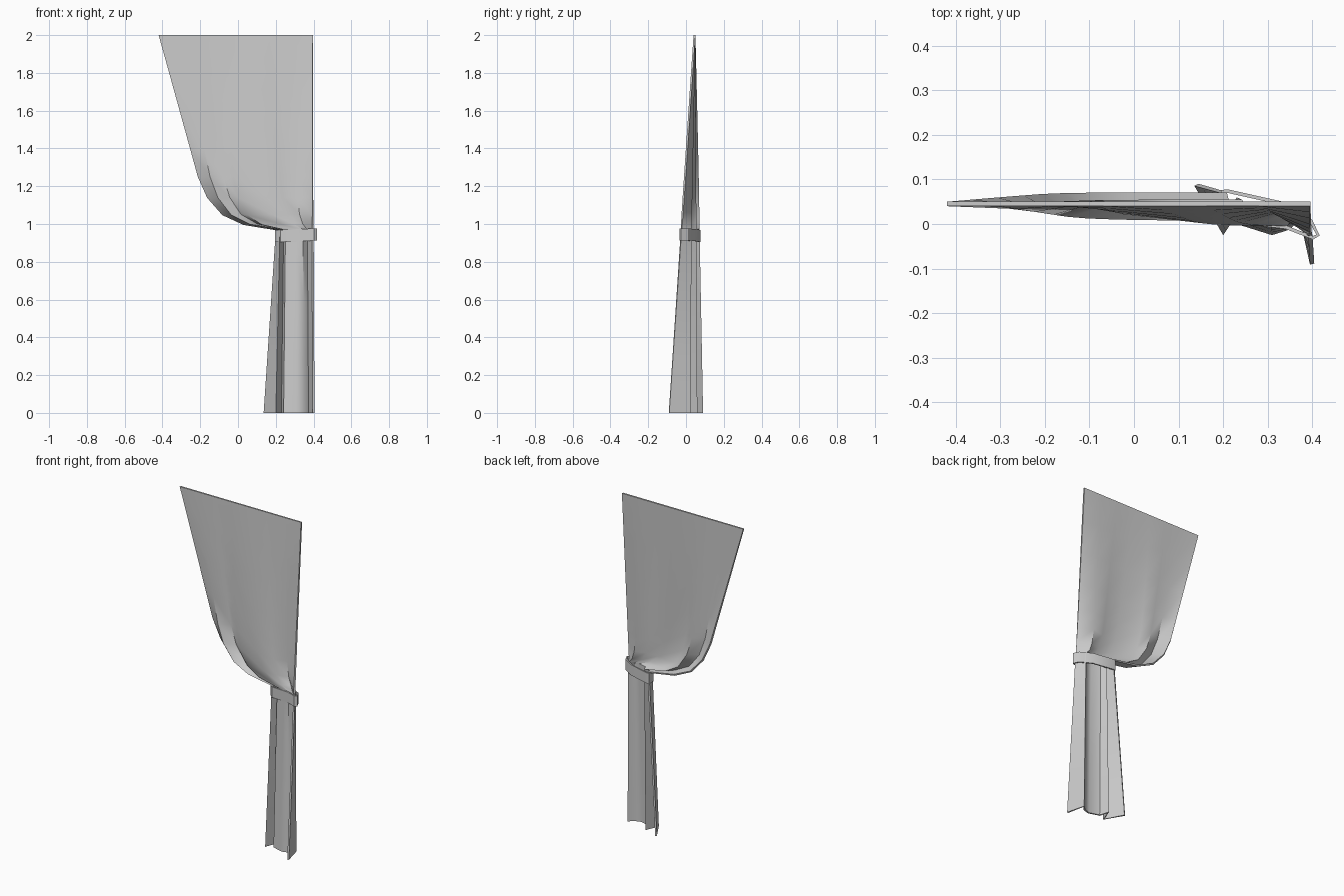
import bpy, bmesh

cube = bpy.data.objects.get("Cube")
if cube:
    bpy.data.objects.remove(cube)


def make_material(name, value):
    mat = bpy.data.materials.new(name)
    mat.use_nodes = True
    colour = (value, value, value, 1)
    mat.diffuse_color = colour
    mat.node_tree.nodes["Principled BSDF"].inputs["Base Color"].default_value = colour
    return mat


cloth = make_material("grey cloth", 0.6)


def finish(name, bm, thickness, offset, angle):
    bmesh.ops.recalc_face_normals(bm, faces=bm.faces)
    mesh = bpy.data.meshes.new(name)
    bm.to_mesh(mesh)
    bm.free()
    mesh.materials.append(cloth)
    obj = bpy.data.objects.new(name, mesh)
    bpy.context.collection.objects.link(obj)
    mod = obj.modifiers.new("thickness", "SOLIDIFY")
    mod.thickness = thickness
    mod.offset = offset
    bpy.ops.object.select_all(action="DESELECT")
    obj.select_set(True)
    bpy.context.view_layer.objects.active = obj
    bpy.ops.object.modifier_apply(modifier=mod.name)
    bpy.ops.object.shade_smooth_by_angle(angle=angle)
    return obj


def lerp(a, b, t):
    return a + (b - a) * t


def loft(bm, rows, closed=False):
    verts = [[bm.verts.new(p) for p in row] for row in rows]
    n = len(rows[0])
    for a, b in zip(verts, verts[1:]):
        for i in range(n if closed else n - 1):
            j = (i + 1) % n
            bm.faces.new((a[i], a[j], b[j], b[i]))


# Pleat cross-sections at the tie and at the hem
tie = [(.205, .07), (.222, .012), (.242, .05), (.255, .02),
       (.31, .0), (.342, .0), (.368, .025), (.396, -.025)]
hem = [(.14, .088), (.2, -.02), (.23, .055), (.245, .0),
       (.31, -.02), (.348, -.008), (.375, .018), (.4, -.09)]
TOP, TIE_Z, FLAT_Y = 2.0, .97, .045

# Gathered upper drape: free edge swoops in to the tie
free_edge = [(-.42, 2), (-.364, 1.8), (-.308, 1.6), (-.252, 1.4), (-.21, 1.25),
             (-.16, 1.14), (-.08, 1.05), (.03, 1.0), (.205, TIE_Z)]
left, right = tie[0][0], tie[-1][0]
rows = []
for x0, z in free_edge:
    w = (TOP - z) / (TOP - TIE_Z)
    row = []
    for i, (tx, ty) in enumerate(tie):
        share = lerp(i / (len(tie) - 1), (tx - left) / (right - left), w)
        row.append((lerp(x0, right, share), lerp(FLAT_Y, ty, w), z))
    rows.append(row)

# Pleated lower fall
for t in (.07, .4, .7, 1):
    z = lerp(TIE_Z, 0, t)
    rows.append([(lerp(a[0], b[0], t), lerp(a[1], b[1], t), z)
                 for a, b in zip(tie, hem)])
bm = bmesh.new()
loft(bm, rows)
finish("curtain", bm, .01, 0, .7)

# Tie band wrapped around the gather
outline = [(.195, .076), (.197, .03), (.225, .003), (.34, -.011), (.402, -.035),
           (.417, -.026), (.4, .01), (.335, .05), (.21, .078)]
bm = bmesh.new()
loft(bm, [[(x, y, z + .04 * (x - .2)) for x, y in outline] for z in (.904, .968)], True)
finish("tie_band", bm, .008, -1, .5)
